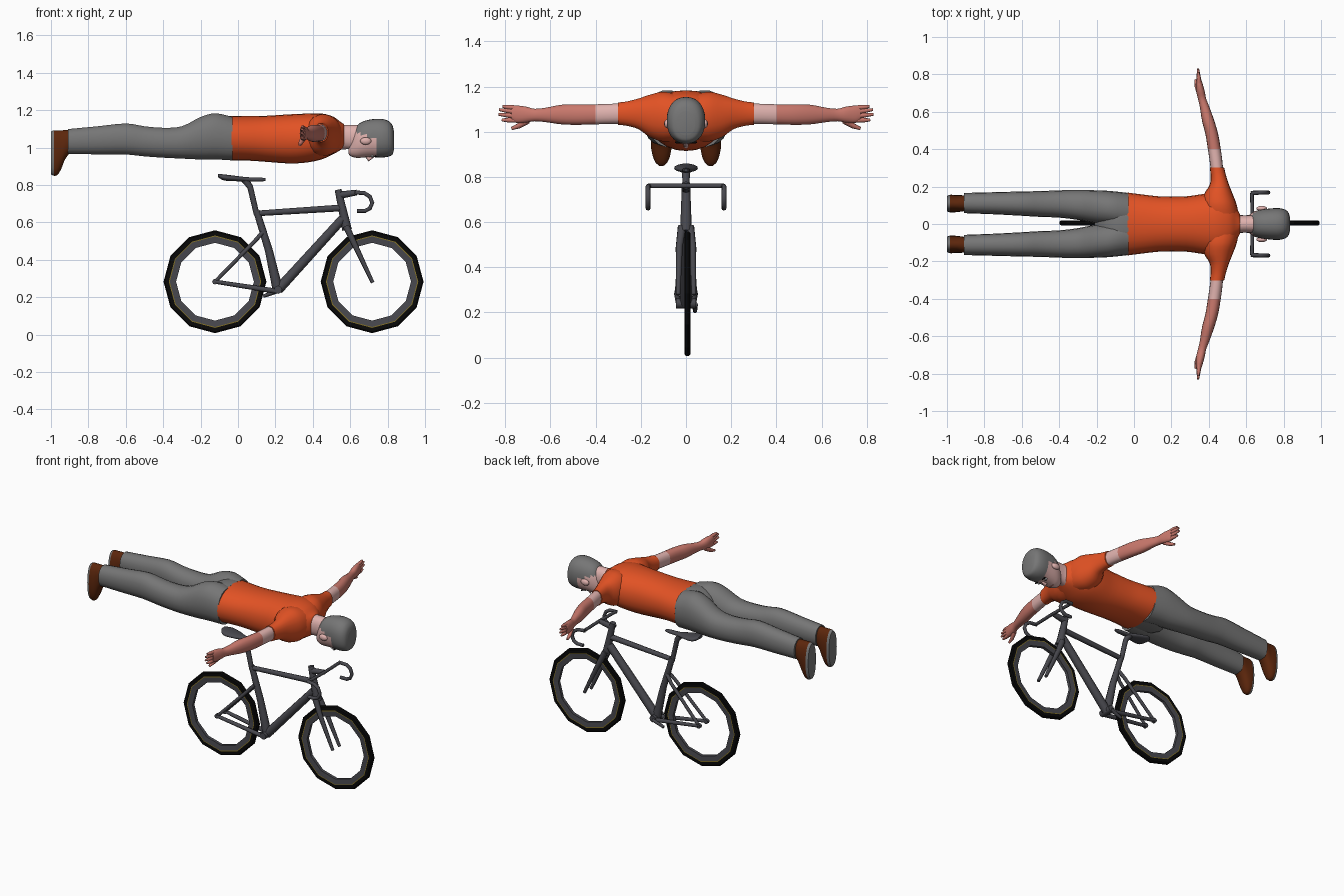
import bpy, bmesh, math
from mathutils import Vector


def material(name, r, g, b):
    m = bpy.data.materials.new(name)
    lin = [((c / 255 + 0.055) / 1.055) ** 2.4 if c > 10 else c / 255 / 12.92 for c in (r, g, b)]
    m.diffuse_color = (*lin, 1)
    return m


ORANGE = material("orange_shirt", 226, 82, 36)
GREY = material("grey_cloth", 118, 118, 118)
BROWN = material("brown_leather", 92, 38, 12)
PALE = material("pale_skin", 224, 178, 174)
TAN = material("tanned_skin", 201, 120, 108)
FRAME = material("dark_frame", 72, 72, 78)
BLACK = material("black_rubber", 8, 8, 8)
YELLOW = material("yellow_line", 130, 112, 40)
WHITE = material("eye_white", 225, 225, 225)


def finish(name, bm, mats, mirror=False, smooth=True):
    bmesh.ops.recalc_face_normals(bm, faces=bm.faces)
    me = bpy.data.meshes.new(name)
    bm.to_mesh(me)
    bm.free()
    ob = bpy.data.objects.new(name, me)
    bpy.context.collection.objects.link(ob)
    for m in mats:
        me.materials.append(m)
    if smooth:
        me.polygons.foreach_set("use_smooth", [True] * len(me.polygons))
        bpy.context.view_layer.objects.active = ob
        ob.select_set(True)
        bpy.ops.object.shade_smooth_by_angle(angle=math.radians(50))
        ob.select_set(False)
    if mirror:
        add_mirror(ob)
    return ob


def add_mirror(ob):
    mod = ob.modifiers.new("mirror", 'MIRROR')
    mod.use_axis = (False, True, False)
    mod.use_mirror_merge = False


def spline(rows, steps):
    """Catmull-Rom refinement of a list of ring parameters."""
    out = []
    for i in range(len(rows) - 1):
        a, b, c, d = rows[max(i - 1, 0)], rows[i], rows[i + 1], rows[min(i + 2, len(rows) - 1)]
        for s in range(steps):
            t = s / steps
            out.append([0.5 * (2 * q + (r - p) * t + (2 * p - 5 * q + 4 * r - u) * t * t
                               + (3 * q - p - 3 * r + u) * t ** 3) for p, q, r, u in zip(a, b, c, d)])
    return out + [list(rows[-1])]


def loft(name, axis, rows, mats, rule=None, mirror=False, n=18, power=0.9, steps=3):
    """Rounded rings; each row is position, low/high sideways, low/high z."""
    bm = bmesh.new()
    rings = []
    for p, a0, a1, z0, z1 in spline(rows, steps):
        ring = []
        for k in range(n):
            t = 2 * math.pi * k / n
            c, s = math.cos(t), math.sin(t)
            a = (a0 + a1) / 2 + (a1 - a0) / 2 * math.copysign(abs(c) ** power, c)
            z = (z0 + z1) / 2 + (z1 - z0) / 2 * math.copysign(abs(s) ** power, s)
            ring.append(bm.verts.new((p, a, z) if axis == 'x' else (a, p, z)))
        rings.append(ring)
    for r, q in zip(rings, rings[1:]):
        for k in range(n):
            bm.faces.new((r[k], r[(k + 1) % n], q[(k + 1) % n], q[k]))
    bm.faces.new(rings[0])
    bm.faces.new(rings[-1])
    if rule:
        for f in bm.faces:
            f.material_index = rule(f.calc_center_median())
    return finish(name, bm, mats, mirror)


def tube(name, pts, radii, mat, mirror=False):
    """Round tube through points, 8 sides."""
    cu = bpy.data.curves.new(name, 'CURVE')
    cu.dimensions = '3D'
    cu.bevel_depth = 1.0
    cu.bevel_resolution = 2
    cu.use_fill_caps = True
    sp = cu.splines.new('POLY')
    sp.points.add(len(pts) - 1)
    for i, p in enumerate(pts):
        sp.points[i].co = (*p, 1)
        sp.points[i].radius = radii[i] if isinstance(radii, tuple) else radii
    cu.materials.append(mat)
    ob = bpy.data.objects.new(name, cu)
    bpy.context.collection.objects.link(ob)
    if mirror:
        add_mirror(ob)


def ball(name, loc, size, mat, mirror=False):
    bm = bmesh.new()
    bmesh.ops.create_uvsphere(bm, u_segments=12, v_segments=8, radius=1)
    for v in bm.verts:
        v.co = Vector(loc) + Vector([c * s for c, s in zip(v.co, size)])
    finish(name, bm, [mat], mirror)


# Wheels: twelve-sided tyre, thin line and deep rim
def wheel(name, cx):
    prof = [(.275, -.007), (.268, -.013), (.247, -.013), (.242, -.013), (.208, -.010),
            (.208, .010), (.242, .013), (.247, .013), (.268, .013), (.275, .007)]
    mat_of = [0, 0, 1, 2, 2, 2, 1, 0, 0, 0]
    bm = bmesh.new()
    rings = [[bm.verts.new((cx + r * math.cos(math.pi * k / 6), .006 + y, .283 + r * math.sin(math.pi * k / 6)))
              for r, y in prof] for k in range(12)]
    for k in range(12):
        a, b = rings[k], rings[(k + 1) % 12]
        for j in range(10):
            i = (j + 1) % 10
            bm.faces.new((a[j], a[i], b[i], b[j])).material_index = mat_of[j]
    finish(name, bm, [BLACK, YELLOW, FRAME], smooth=False)


wheel("rear_wheel", -.123)
wheel("front_wheel", .717)

# Bicycle frame
tube("seat_tube", [(.214, 0, .235), (.165, 0, .45), (.10, 0, .66)], (.028, .021, .018), FRAME)
tube("seat_post", [(.10, 0, .64), (.065, 0, .79), (.035, 0, .83)], (.015, .016, .02), FRAME)
tube("top_tube", [(.10, 0, .648), (.545, 0, .677)], (.015, .018), FRAME)
tube("down_tube", [(.214, 0, .24), (.56, 0, .62)], (.027, .024), FRAME)
tube("head_tube", [(.535, 0, .775), (.583, 0, .56)], (.018, .026), FRAME)
tube("bottom_bracket", [(.214, -.045, .24), (.214, .045, .24)], .022, FRAME)
tube("crank_arm", [(.214, .04, .235), (.135, .04, .205)], (.013, .009), FRAME)
tube("fork_legs", [(.578, .018, .58), (.62, .03, .49), (.72, .035, .278)], (.019, .016, .010), FRAME, True)
tube("seat_stays", [(.13, .012, .545), (.09, .025, .50), (-.123, .04, .283)], (.012, .011, .010), FRAME, True)
tube("chain_stays", [(.20, .03, .233), (-.123, .042, .283)], (.014, .011), FRAME, True)
tube("dropouts", [(-.123, .03, .283), (-.123, .05, .283)], .015, FRAME, True)

# Saddle and handlebar
loft("saddle", 'x', [(-.107, -.022, .022, .842, .86), (-.075, -.052, .052, .824, .857), (-.01, -.042, .042, .82, .849),
                     (.05, -.02, .02, .818, .842), (.12, -.015, .015, .818, .84), (.147, -.008, .008, .823, .836)], [FRAME])
tube("stem", [(.54, 0, .745), (.635, 0, .76)], (.02, .015), FRAME)
tube("handlebar_top", [(.635, 0, .76), (.63, .165, .76)], .010, FRAME, True)
tube("handlebar_drops", [(.625, .165, .76), (.675, .168, .757), (.705, .168, .738), (.718, .168, .705), (.705, .168, .675),
                         (.68, .168, .662), (.635, .168, .662)], .011, FRAME, True)

# Trousers: legs and hips
loft("trouser_legs", 'x', [(-.908, .058, .166, .965, 1.10), (-.75, .052, .170, .963, 1.115), (-.6, .044, .174, .962, 1.13),
                           (-.5, .038, .176, .952, 1.115), (-.4, .034, .180, .945, 1.107), (-.3, .022, .182, .94, 1.115),
                           (-.2, .002, .180, .935, 1.165), (-.12, -.01, .176, .935, 1.185), (-.03, -.03, .166, .93, 1.165)],
     [GREY], mirror=True)
loft("hips", 'x', [(-.21, -.06, .06, .955, 1.08), (-.17, -.13, .13, .94, 1.135), (-.1, -.168, .168, .936, 1.17),
                   (-.03, -.166, .166, .932, 1.17)], [GREY])

# Shoes with grey soles
loft("shoes", 'x', [(-1, .068, .150, .856, 1.088), (-.985, .062, .156, .848, 1.094), (-.965, .062, .156, .852, 1.094),
                    (-.945, .064, .154, .885, 1.094), (-.925, .066, .154, .935, 1.094), (-.90, .07, .152, .97, 1.094)],
     [BROWN, GREY], lambda c: int(c.x < -.986), True)

# Shirt body and sleeves
loft("shirt_body", 'x', [(-.035, -.168, .168, .93, 1.17), (.06, -.156, .156, .93, 1.168), (.15, -.147, .147, .924, 1.17),
                         (.28, -.148, .148, .915, 1.178), (.38, -.162, .162, .922, 1.182), (.45, -.165, .165, .938, 1.182),
                         (.51, -.14, .14, .965, 1.165), (.545, -.09, .09, .985, 1.14), (.568, -.05, .05, 1.0, 1.125)],
     [ORANGE], n=24)
loft("shirt_sleeves", 'y', [(.03, .36, .562, .96, 1.165), (.10, .36, .55, .955, 1.178), (.16, .375, .528, .975, 1.165),
                            (.21, .405, .508, 1.01, 1.148), (.26, .41, .492, 1.025, 1.135), (.302, .405, .482, 1.03, 1.13)],
     [ORANGE], mirror=True)

# Arms: pale band, then tanned forearm and palm
loft("arms", 'y', [(.28, .412, .478, 1.035, 1.126), (.34, .404, .472, 1.034, 1.124), (.40, .395, .464, 1.032, 1.122),
                   (.48, .382, .45, 1.03, 1.122), (.55, .364, .43, 1.032, 1.12), (.62, .353, .405, 1.042, 1.107),
                   (.67, .342, .386, 1.046, 1.102), (.71, .332, .378, 1.04, 1.112), (.75, .33, .367, 1.038, 1.116),
                   (.772, .333, .36, 1.05, 1.11)],
     [TAN, PALE], lambda c: int(c.y < .4), True)
for i, (y, z) in enumerate([(.812, 1.112), (.828, 1.098), (.83, 1.077), (.815, 1.052)]):
    z0 = 1.105 - i * .018
    tube(f"finger_{i + 1}", [(.348, .75, z0), (.346, .785, (z + z0) / 2), (.342, y, z)], (.011, .011, .006), TAN, True)
tube("thumb", [(.35, .70, 1.05), (.335, .74, 1.026), (.33, .772, 1.014)], (.015, .012, .007), TAN, True)

# Neck and head with hair
loft("neck", 'x', [(.53, -.06, .06, .985, 1.12), (.57, -.048, .048, .99, 1.122), (.61, -.047, .047, .99, 1.122),
                   (.67, -.05, .05, .99, 1.12)], [PALE])
loft("head", 'x', [(.592, -.022, .022, .965, 1.0), (.605, -.04, .04, .953, 1.05), (.635, -.062, .062, .945, 1.115),
                   (.67, -.075, .075, .947, 1.14), (.72, -.082, .082, .949, 1.152), (.77, -.085, .085, .947, 1.153),
                   (.805, -.078, .078, .952, 1.142), (.825, -.062, .062, .962, 1.12), (.833, -.04, .04, .985, 1.09)],
     [PALE, GREY], lambda c: int(c.x > .745 or c.z > 1.05 + (.72 - c.x) * .35), n=28, steps=5)
tube("nose", [(.725, 0, .953), (.70, 0, .938), (.69, 0, .95)], (.006, .012, .008), PALE)
ball("ears", (.683, .083, 1.035), (.03, .014, .02), PALE, True)
ball("eyes", (.718, .031, .955), (.008, .013, .006), WHITE, True)
ball("pupils", (.718, .031, .951), (.005, .006, .004), BLACK, True)
ball("eyebrows", (.735, .032, .953), (.005, .018, .006), BLACK, True)
ball("mouth", (.648, 0, .947), (.004, .02, .004), TAN)
